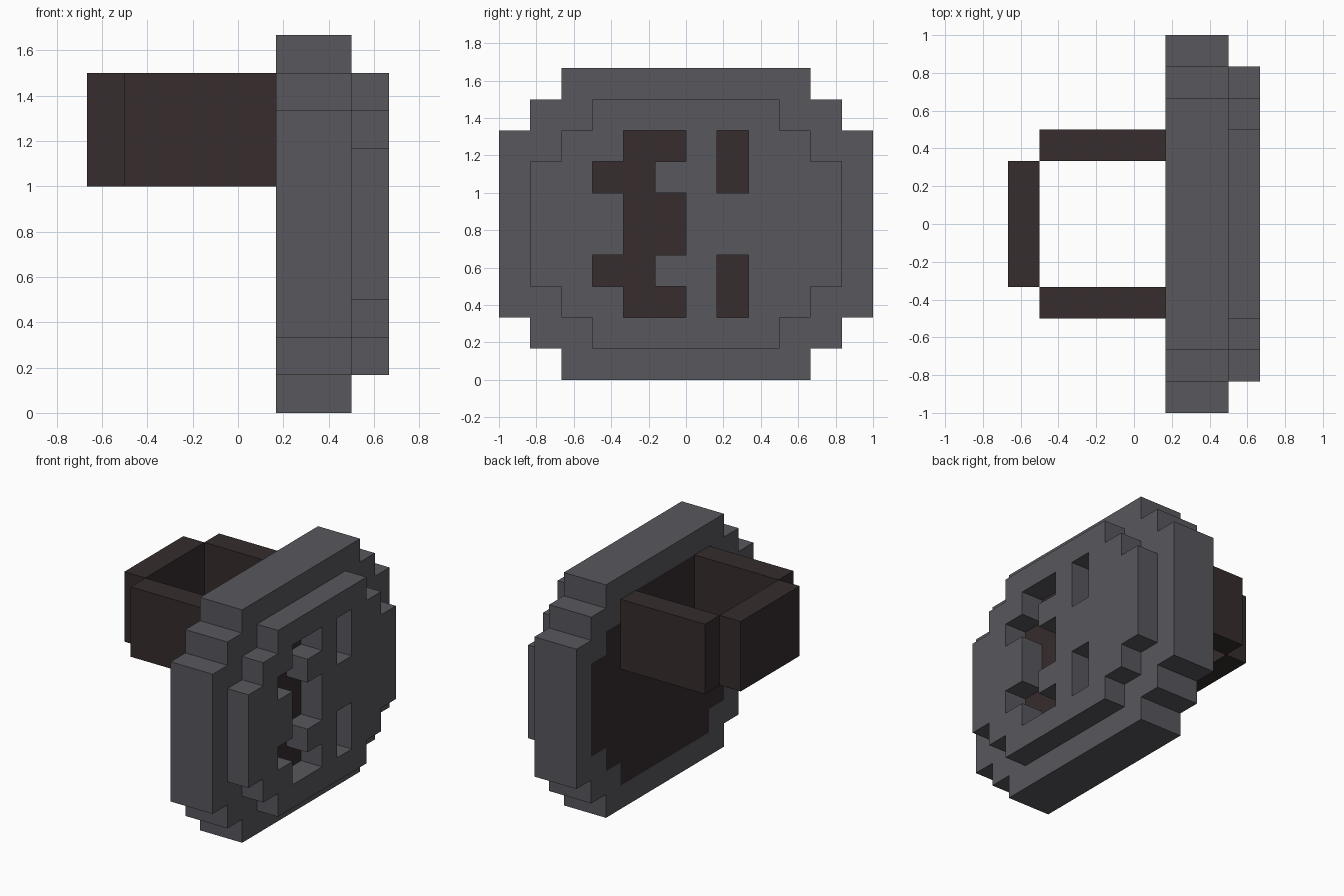
import bpy
import bmesh

cube = bpy.data.objects.get("Cube")
if cube:
    bpy.data.objects.remove(cube, do_unlink=True)

U = 1 / 6  # one block


def material(name, rgb):
    m = bpy.data.materials.new(name)
    m.use_nodes = True
    m.diffuse_color = (*rgb, 1)
    bsdf = next(n for n in m.node_tree.nodes if n.type == 'BSDF_PRINCIPLED')
    bsdf.inputs["Base Color"].default_value = (*rgb, 1)
    bsdf.inputs["Roughness"].default_value = 0.9
    return m


grey = material("slate grey", (0.0976, 0.0953, 0.1095))
brown = material("dark brown", (0.0369, 0.0252, 0.0262))


def cells(rects):
    """Set of unit cells covered by (y0, y1, z0, z1) rectangles."""
    return {(y, z) for y0, y1, z0, z1 in rects
            for y in range(y0, y1) for z in range(z0, z1)}


def slab(name, area, x0, x1, mat):
    """Extrude a set of y-z cells from x0 to x1 (all in blocks)."""
    bm = bmesh.new()
    for y, z in sorted(area):
        corners = [(y, z), (y, z + 1), (y + 1, z + 1), (y + 1, z)]
        bm.faces.new([bm.verts.new((x0 * U, a * U, b * U)) for a, b in corners])
    bmesh.ops.remove_doubles(bm, verts=bm.verts, dist=1e-4)
    ext = bmesh.ops.extrude_face_region(bm, geom=bm.faces[:], use_keep_orig=True)
    moved = [v for v in ext["geom"] if isinstance(v, bmesh.types.BMVert)]
    bmesh.ops.translate(bm, verts=moved, vec=((x1 - x0) * U, 0, 0))
    bmesh.ops.recalc_face_normals(bm, faces=bm.faces)
    # merge flat neighbouring cells
    bmesh.ops.dissolve_limit(bm, angle_limit=0.01, verts=bm.verts, edges=bm.edges)
    mesh = bpy.data.meshes.new(name)
    bm.to_mesh(mesh)
    bm.free()
    mesh.materials.append(mat)
    obj = bpy.data.objects.new(name, mesh)
    bpy.context.collection.objects.link(obj)
    return obj


# Stepped outlines
outer = cells([(-6, 6, 2, 8), (-5, 5, 1, 9), (-4, 4, 0, 10)])
inner = cells([(-5, 5, 3, 7), (-4, 4, 2, 8), (-3, 3, 1, 9)])

# Cut pattern of the front plate: two slots and a stepped opening
slots = cells([(1, 2, 2, 4), (1, 2, 6, 8)])
opening = cells([(-2, 0, 2, 3), (-3, -1, 3, 4), (-2, 0, 4, 6),
                 (-3, -1, 6, 7), (-2, 0, 7, 8)])

slab("rim", outer - inner, 1, 3, grey)
slab("core", inner, 1, 3, brown)
slab("front_plate", inner - slots - opening, 3, 4, grey)

# Handle loop
slab("handle_grip", cells([(-2, 2, 6, 9)]), -4, -3, brown)
for side, y in (("front", -3), ("back", 2)):
    slab(f"handle_arm_{side}", cells([(y, y + 1, 6, 9)]), -3, 1, brown)
